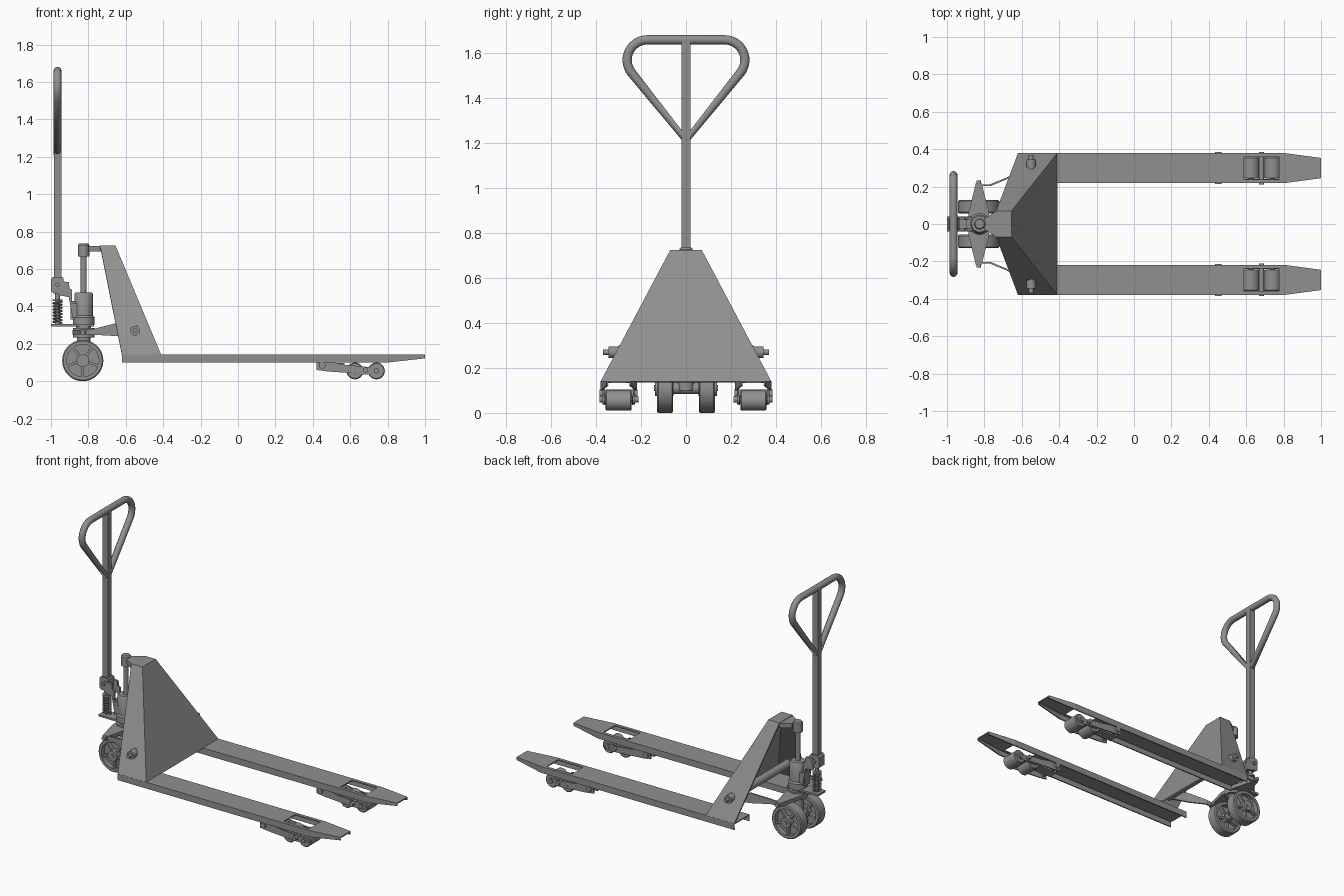
import bpy, bmesh
from math import sin, cos, pi, radians
from mathutils import Matrix, Vector

if "Cube" in bpy.data.objects:
    bpy.data.objects.remove(bpy.data.objects["Cube"])


def finish(name, bm, mirror=False, thick=0, recalc=True):
    if recalc:
        bmesh.ops.recalc_face_normals(bm, faces=bm.faces)
    me = bpy.data.meshes.new(name)
    bm.to_mesh(me)
    bm.free()
    ob = bpy.data.objects.new(name, me)
    bpy.context.collection.objects.link(ob)
    if thick:
        s = ob.modifiers.new("Solidify", 'SOLIDIFY')
        s.thickness, s.offset = thick, -1
    if mirror:
        ob.modifiers.new("Mirror", 'MIRROR').use_axis = (False, True, False)
    return ob


def prism(name, pts, plane, lo, hi, mirror=False):
    """Extrude a 2D outline lying in plane 'xz' or 'xy' from lo to hi."""
    bm = bmesh.new()
    put = (lambda p, t: (p[0], t, p[1])) if plane == 'xz' else (lambda p, t: (*p, t))
    f = bm.faces.new([bm.verts.new(put(p, lo)) for p in pts])
    ext = bmesh.ops.extrude_face_region(bm, geom=[f])['geom']
    d = Vector(put((0, 0), hi - lo))
    bmesh.ops.translate(bm, vec=d, verts=[v for v in ext if isinstance(v, bmesh.types.BMVert)])
    return finish(name, bm, mirror)


def box(name, x, y, z, mirror=False):
    return prism(name, [(x[0], z[0]), (x[1], z[0]), (x[1], z[1]), (x[0], z[1])], 'xz', *y, mirror)


def lathe(name, prof, origin, axis='z', mirror=False, n=32, closed=False):
    """Spin (radius, offset) profile about the axis through origin."""
    bm = bmesh.new()
    rings = []
    for r, h in prof:
        ring = []
        for i in range(n):
            a = 2 * pi * i / n
            c = (r * cos(a), r * sin(a), h) if axis == 'z' else (r * cos(a), h, r * sin(a))
            ring.append(bm.verts.new(Vector(origin) + Vector(c)))
        rings.append(ring)
    pairs = list(zip(rings, rings[1:])) + ([(rings[-1], rings[0])] if closed else [])
    for a, b in pairs:
        for i in range(n):
            j = (i + 1) % n
            bm.faces.new((a[i], a[j], b[j], b[i]))
    if not closed:
        bm.faces.new(rings[0])
        bm.faces.new(rings[-1])
    return finish(name, bm, mirror)


def cyl(name, r, lo, hi, origin, axis='z', mirror=False, n=24):
    return lathe(name, [(r, lo), (r, hi)], origin, axis, mirror, n)


def tube(name, pts, r, cyclic=False, res=5):
    cu = bpy.data.curves.new(name, 'CURVE')
    cu.dimensions, cu.bevel_depth, cu.bevel_resolution = '3D', r, res
    cu.use_fill_caps = True
    sp = cu.splines.new('POLY')
    sp.points.add(len(pts) - 1)
    for p, c in zip(sp.points, pts):
        p.co = (*c, 1)
    sp.use_cyclic_u = cyclic
    ob = bpy.data.objects.new(name, cu)
    bpy.context.collection.objects.link(ob)


# Forks: open channels with a roller window and tapered tip
bm = bmesh.new()
rows = []
for x, o, i, zb in [(-.62, .38, .218, .10), (.588, .38, .218, .10), (.775, .38, .218, .10),
                    (.80, .38, .218, .10), (1.0, .353, .245, .122)]:
    section = [(o, zb), (o, .142), (o - .021, .142), (i + .021, .142), (i, .142), (i, zb)]
    rows.append([bm.verts.new((x, y, z)) for y, z in section])
for s, (a, b) in enumerate(zip(rows, rows[1:])):
    for k in range(5):
        if (s, k) != (1, 2):
            bm.faces.new((a[k], b[k], b[k + 1], a[k + 1]))
bm.normal_update()
if sum(f.normal.z for f in bm.faces) < 0:
    bmesh.ops.reverse_faces(bm, faces=bm.faces)
sheets = [finish("forks", bm, True, .008, False)]

# Sloped housing, open at the back and below
bm = bmesh.new()
p, q = [[bm.verts.new((x, sgn * y, z)) for x, y, z in
         [(-.62, .38, .14), (-.41, .38, .14), (-.655, .07, .725), (-.737, .07, .725)]] for sgn in (1, -1)]
for f in (p[::-1], q, (p[1], p[2], q[2], q[1]), (p[2], p[3], q[3], q[2])):
    bm.faces.new(f)
bm.normal_update()
if sum(f.normal.z for f in bm.faces) < 0:
    bmesh.ops.reverse_faces(bm, faces=bm.faces)
sheets.append(finish("housing", bm, thick=.01, recalc=False))
prism("housing_top_plate", [(-.67, .065), (-.737, .07), (-.80, .028), (-.80, -.028),
                            (-.737, -.07), (-.67, -.065)], 'xy', .693, .722)

# Torsion bar through the housing
cyl("torsion_bar", .026, -.345, .345, (-.55, 0, .27), 'y')
cyl("torsion_bar_nut", .013, .34, .37, (-.55, 0, .27), 'y', True, 12)

# Hydraulic pump, ram and head
P = (-.825, 0, 0)
lathe("pump_body", [(.058, .30), (.058, .34), (.05, .35), (.05, .465), (.043, .475)], P)
cyl("pump_ram", .016, .47, .68, P)
lathe("pump_head", [(.03, .668), (.03, .728), (.024, .736)], P)
cyl("turntable", .058, .235, .285, P)
cyl("turntable_neck", .04, .28, .302, P)
cyl("steering_post", .036, .10, .24, P)
box("pump_base_plate", (-1.0, -.77), (-.04, .04), (.293, .306))

# Diamond rocker and lift arms
prism("rocker", [(-.845, .22), (-.815, .22), (-.775, .06), (-.775, -.06), (-.815, -.22),
                 (-.845, -.22), (-.885, -.06), (-.885, .06)], 'xy', .25, .275)
cyl("rocker_bolt", .013, .20, .232, (-.83, 0, .262), 'y', True, 12)
bm = bmesh.new()
arm = [(-.845, .212, .25, .275), (-.77, .212, .248, .28), (-.66, .258, .242, .308), (-.54, .30, .245, .30)]
lines = [[bm.verts.new((x, y, z)) for z in (lo, hi)] for x, y, lo, hi in arm]
for a, b in zip(lines, lines[1:]):
    bm.faces.new((a[0], b[0], b[1], a[1]))
sheets.append(finish("lift_arms", bm, True, .01))

# Steering wheels: rim, hub, web and spokes
W = (-.83, 0, .11)
lathe("steer_tyres", [(.086, .057), (.104, .057), (.11, .063), (.11, .123), (.104, .129), (.086, .129)],
      W, 'y', True, 48, True)
cyl("steer_hubs", .034, .055, .138, W, 'y', True)
cyl("steer_webs", .09, .088, .098, W, 'y', True, 48)
bm = bmesh.new()
for k in range(5):
    a = 2 * pi * k / 5 + pi / 2
    m = (Matrix.Translation((W[0], .093, W[2])) @ Matrix.Rotation(a, 4, 'Y')
         @ Matrix.Translation((.059, 0, 0)) @ Matrix.Diagonal((.06, .056, .014, 1)))
    bmesh.ops.create_cube(bm, size=1, matrix=m)
finish("steer_spokes", bm, True)
cyl("steer_axle", .026, -.06, .06, W, 'y')
cyl("steer_axle_bolts", .013, .135, .143, W, 'y', True, 12)

# Handle bracket, linkage and return spring
H = (-.965, 0, 0)
prism("handle_bracket", [(-1.0, .48), (-.985, .47), (-.94, .47), (-.932, .49), (-.932, .55),
                         (-.94, .557), (-.99, .557), (-1.0, .545)], 'xz', -.03, .03)
prism("linkage_plates", [(-.96, .535), (-.905, .53), (-.9, .495), (-.888, .49), (-.888, .42), (-.86, .415),
                         (-.86, .34), (-.885, .34), (-.905, .45), (-.96, .46)], 'xz', .022, .036, True)
box("linkage_block", (-.895, -.85), (-.024, .024), (.33, .43))
cyl("bracket_pin", .012, -.045, .045, (-.965, 0, .515), 'y', n=12)
cyl("spring_rod", .013, .30, .48, H)
cyl("spring_cap", .028, .428, .438, H)
n, turns = 140, 7
tube("return_spring", [(H[0] + .023 * cos(2 * pi * turns * i / n), .023 * sin(2 * pi * turns * i / n),
                        .31 + .115 * i / n) for i in range(n + 1)], .005, res=2)

# Handle shaft and rounded triangular grip
box("handle_shaft", (-.985, -.945), (-.02, .02), (.55, 1.655))
half = [(.0, 1.212)]
cy, cz, r = .172, 1.57, .09
for i in range(15):
    a = radians(-38 + 128 * i / 14)
    half.append((cy + r * cos(a), cz + r * sin(a)))
loop = half + [(-y, z) for y, z in reversed(half[1:])]
tube("grip_loop", [(H[0], y, z) for y, z in loop], .021, True)

# Load rollers with their lever and bogie links, one set under each fork
for tag, x in (("front", .74), ("rear", .625)):
    lathe(tag + "_load_rollers", [(.04, .242), (.045, .247), (.045, .353), (.04, .358)],
          (x, 0, .055), 'y', True)
    cyl(tag + "_roller_axles", .014, .228, .372, (x, 0, .055), 'y', True, 16)
lever = [(.42, .06), (.48, .052), (.58, .045), (.68, .038), (.70, .055), (.68, .078), (.57, .088), (.48, .108), (.42, .108)]
link = [(.61, .035), (.755, .035), (.775, .055), (.755, .075), (.61, .075), (.59, .055)]
for side, y in (("inner", .227), ("outer", .363)):
    prism(side + "_roller_lever", lever, 'xz', y, y + .008, True)
    off = .008 if side == "inner" else -.005
    prism(side + "_bogie_link", link, 'xz', y + off, y + off + .005, True)
box("lever_crossblock", (.42, .57), (.265, .333), (.062, .098), True)
cyl("lever_pivot", .018, .215, .385, (.45, 0, .085), 'y', True, 16)
cyl("bogie_pivot", .014, .212, .386, (.682, 0, .06), 'y', True, 16)

# Dark grey everywhere; round surfaces smooth, folded sheets flat
mat = bpy.data.materials.new("dark_grey")
mat.diffuse_color = (.28, .28, .28, 1)
mat.use_nodes = True
mat.node_tree.nodes["Principled BSDF"].inputs["Base Color"].default_value = mat.diffuse_color
for ob in bpy.context.scene.objects:
    ob.data.materials.append(mat)
    smooth = ob.type == 'MESH' and ob not in sheets
    ob.select_set(smooth)
    if smooth:
        bpy.context.view_layer.objects.active = ob
bpy.ops.object.shade_smooth_by_angle(angle=radians(35))
